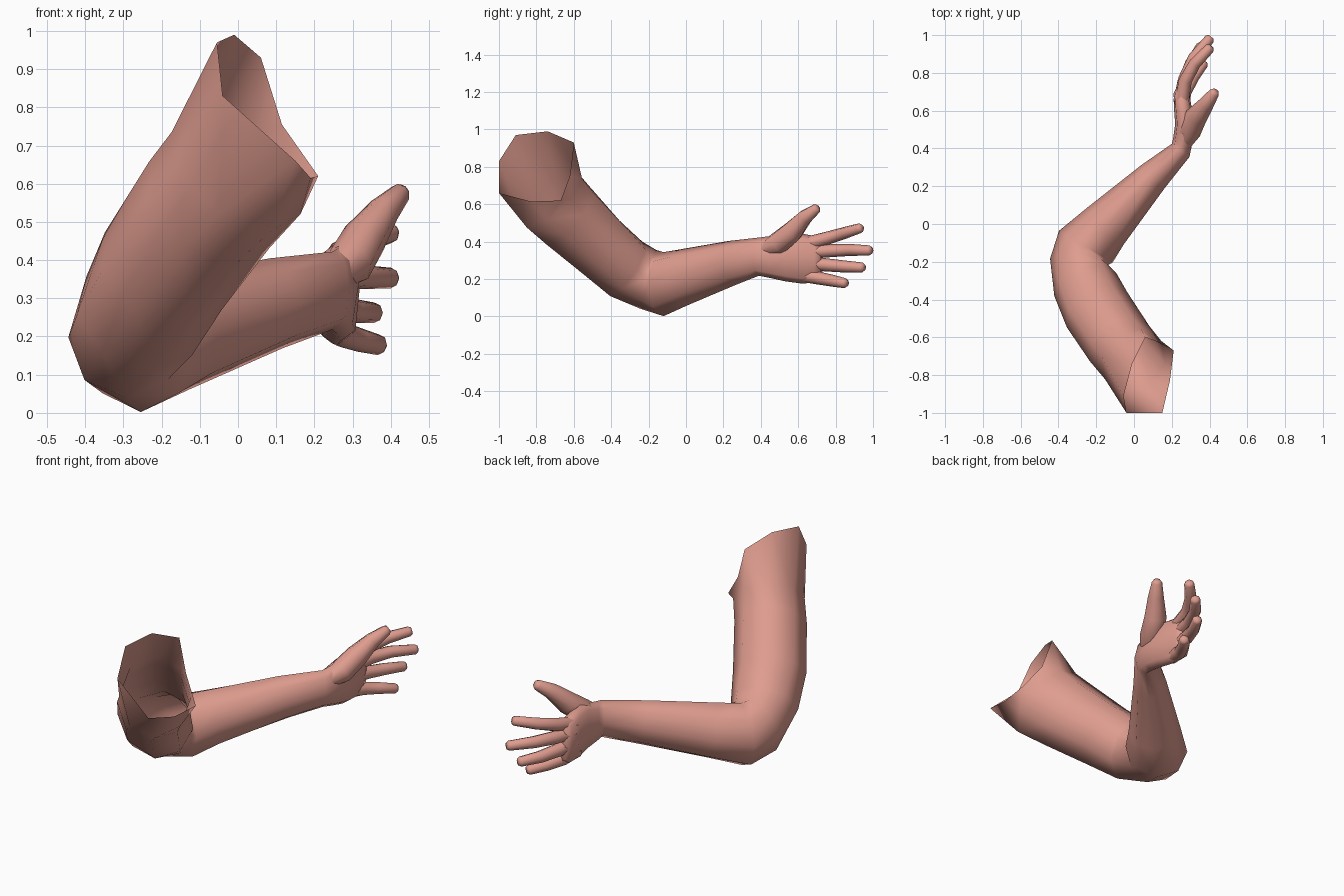
import bpy, bmesh, math
from mathutils import Vector

old = bpy.data.objects.get("Cube")
if old:
    bpy.data.objects.remove(old, do_unlink=True)

skin = bpy.data.materials.new("skin_pink")
skin.use_nodes = True
COLOR = (0.74, 0.335, 0.275, 1)
skin.diffuse_color = COLOR
bsdf = skin.node_tree.nodes["Principled BSDF"]
bsdf.inputs["Base Color"].default_value = COLOR
bsdf.inputs["Roughness"].default_value = 0.8

SIDES = 8


def ring(center, normal, side, up, power=1.0):
    """Eight-sided section facing along normal, with its own half-widths."""
    n = Vector(normal).normalized()
    u = n.cross(Vector((0, 0, 1))).normalized()
    v = u.cross(n)
    points = []
    for i in range(SIDES):
        a = math.tau * i / SIDES
        c, s = math.cos(a), math.sin(a)
        c = math.copysign(abs(c) ** power, c)
        s = math.copysign(abs(s) ** power, s)
        points.append(Vector(center) + u * side * c + v * up * s)
    return points


def loft(name, rings):
    """Skin a list of sections into one smooth shell, closed at the far end."""
    bm = bmesh.new()
    loops = [[bm.verts.new(p) for p in r] for r in rings]
    for a, b in zip(loops, loops[1:]):
        for i in range(SIDES):
            j = (i + 1) % SIDES
            bm.faces.new((a[i], a[j], b[j], b[i]))
    bm.faces.new(loops[-1])
    bmesh.ops.recalc_face_normals(bm, faces=bm.faces)
    for f in bm.faces:
        f.smooth = True
    mesh = bpy.data.meshes.new(name)
    bm.to_mesh(mesh)
    bm.free()
    mesh.materials.append(skin)
    obj = bpy.data.objects.new(name, mesh)
    bpy.context.collection.objects.link(obj)


def digit(name, path, radii):
    """Tapered finger along a path, with a blunt rounded tip."""
    pts = [Vector(p) for p in path]
    rings = []
    for i, p in enumerate(pts):
        d = pts[min(i + 1, len(pts) - 1)] - pts[max(i - 1, 0)]
        rings.append(ring(p, d, radii[i], radii[i]))
    d = (pts[-1] - pts[-2]).normalized()
    r = radii[-1]
    rings.append(ring(pts[-1] + d * r * 0.5, d, r * 0.65, r * 0.65))
    loft(name, rings)


# Open shoulder rim
rim = [Vector(p) for p in (
    (0.115, -0.62, 0.755), (0.06, -0.6, 0.93), (-0.01, -0.74, 0.99), (-0.055, -0.91, 0.97),
    (-0.04, -1, 0.83), (0.15, -1, 0.66), (0.19, -0.83, 0.615), (0.21, -0.67, 0.62))]

# Upper arm, elbow, forearm and palm as one shell
upper = (-0.39, 0.67, -0.62)
fore = (0.7, 0.68, 0.2)
arm = [
    rim,
    ring((-0.005, -0.72, 0.628), (-0.39, 0.57, -0.72), 0.18, 0.22),
    ring((-0.075, -0.635, 0.545), upper, 0.183, 0.205),
    ring((-0.195, -0.455, 0.372), upper, 0.185, 0.182),
    ring((-0.258, -0.32, 0.255), (-0.28, 0.75, -0.5), 0.175, 0.172),
    ring((-0.29, -0.2, 0.198), (0.1, 0.95, -0.25), 0.155, 0.163),
    ring((-0.255, -0.12, 0.173), (0.5, 0.85, 0), 0.165, 0.171),
    ring((-0.15, -0.01, 0.21), fore, 0.137, 0.152),
    ring((0.1, 0.25, 0.287), fore, 0.087, 0.12),
    ring((0.247, 0.39, 0.32), (0.6, 0.8, 0), 0.058, 0.102),
    ring((0.26, 0.45, 0.318), (0.1, 1, 0), 0.053, 0.112, 0.8),
    ring((0.268, 0.53, 0.32), (0, 1, 0), 0.05, 0.132, 0.7),
    ring((0.258, 0.62, 0.31), (0, 1, 0), 0.047, 0.134, 0.65),
    ring((0.252, 0.69, 0.305), (0.1, 1, 0), 0.042, 0.124, 0.6),
    ring((0.257, 0.725, 0.31), (0.15, 1, 0), 0.028, 0.105, 0.6),
]
loft("arm_and_palm", arm)

# Fingers and thumb
finger_radii = (0.037, 0.035, 0.032, 0.027)
digit("index_finger", [(0.25, 0.63, 0.385), (0.272, 0.76, 0.42),
                       (0.323, 0.85, 0.447), (0.4, 0.93, 0.472)], finger_radii)
digit("middle_finger", [(0.245, 0.65, 0.345), (0.27, 0.77, 0.352),
                        (0.318, 0.88, 0.356), (0.4, 0.98, 0.353)], finger_radii)
digit("ring_finger", [(0.245, 0.64, 0.285), (0.264, 0.75, 0.276),
                      (0.302, 0.85, 0.267), (0.356, 0.942, 0.262)], finger_radii)
digit("little_finger", [(0.25, 0.6, 0.225), (0.27, 0.7, 0.207),
                        (0.315, 0.78, 0.192), (0.368, 0.85, 0.178)], finger_radii)
digit("thumb", [(0.25, 0.4, 0.35), (0.292, 0.49, 0.39), (0.33, 0.57, 0.455),
                (0.382, 0.635, 0.53), (0.425, 0.695, 0.575)],
      (0.035, 0.062, 0.059, 0.042, 0.028))
